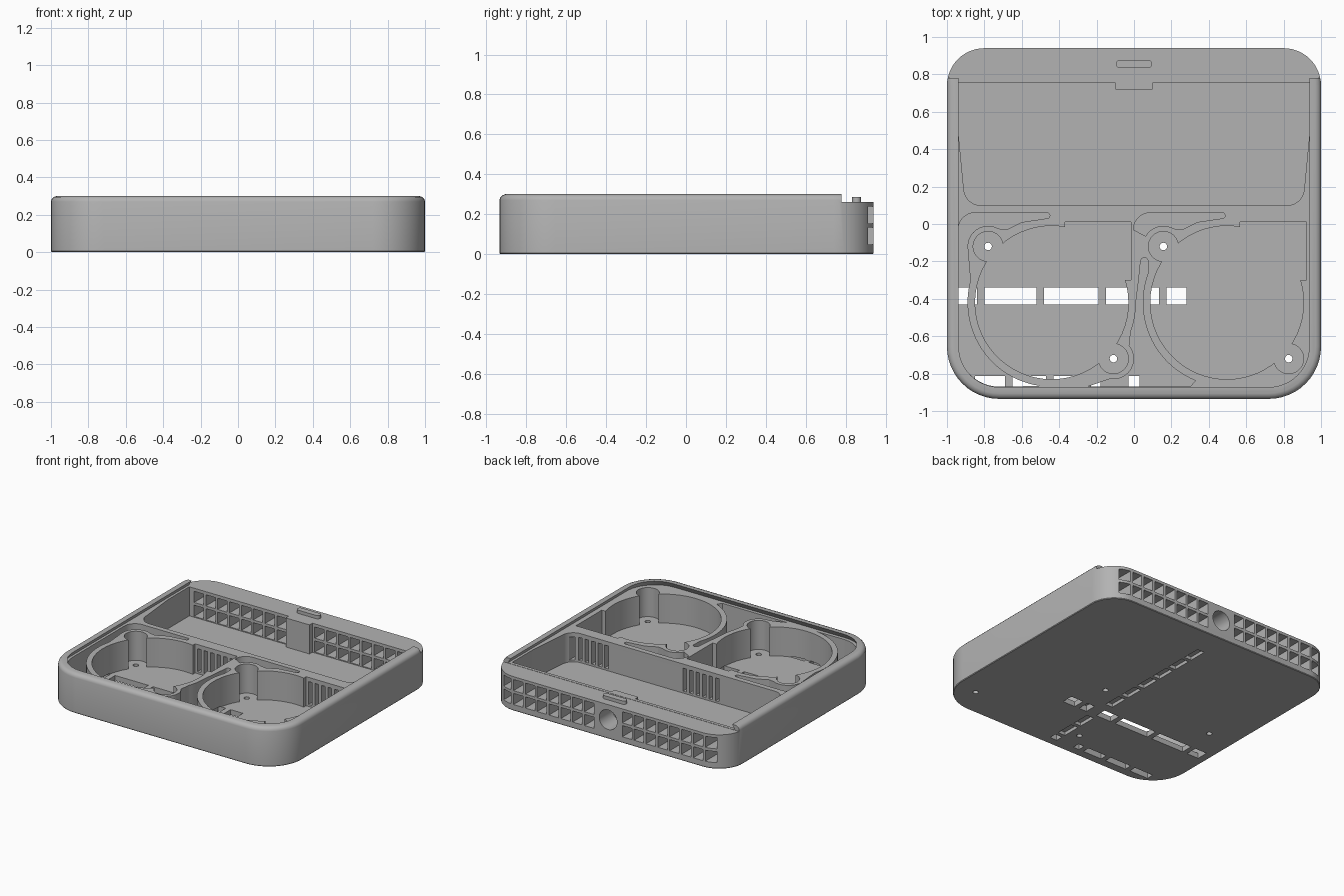
import bpy, bmesh
from math import sin, cos, radians

if "Cube" in bpy.data.objects:
    bpy.data.objects.remove(bpy.data.objects["Cube"], do_unlink=True)

grey = bpy.data.materials.new("grey plastic")
grey.use_nodes = True
grey.diffuse_color = (0.45, 0.45, 0.45, 1)
grey.node_tree.nodes["Principled BSDF"].inputs["Base Color"].default_value = (0.45, 0.45, 0.45, 1)

FLOOR, DECK, TOP = 0.04, 0.262, 0.30
PITCH = 0.937                      # spacing of the two fan pods


def arc(cx, cy, r, a0, a1, n=12):
    angles = [radians(a0 + (a1 - a0) * i / n) for i in range(n + 1)]
    return [(cx + r * cos(a), cy + r * sin(a)) for a in angles]


def add_loft(bm, rings):
    """Closed solid through equal rings of 3D points."""
    loops = [[bm.verts.new(p) for p in ring] for ring in rings]
    n = len(loops[0])
    for a, b in zip(loops, loops[1:]):
        for i in range(n):
            j = (i + 1) % n
            bm.faces.new((a[i], a[j], b[j], b[i]))
    bm.faces.new(loops[0])
    bm.faces.new(loops[-1])


def flat(points, z):
    return [(x, y, z) for x, y in points]


def add_box(bm, x0, x1, y0, y1, z0, z1):
    rect = [(x0, y0), (x1, y0), (x1, y1), (x0, y1)]
    add_loft(bm, [flat(rect, z0), flat(rect, z1)])


def finish(name, bm):
    bmesh.ops.recalc_face_normals(bm, faces=bm.faces[:])
    mesh = bpy.data.meshes.new(name)
    bm.to_mesh(mesh)
    bm.free()
    mesh.materials.append(grey)
    ob = bpy.data.objects.new(name, mesh)
    bpy.context.scene.collection.objects.link(ob)
    return ob


def loft(name, rings):
    bm = bmesh.new()
    add_loft(bm, rings)
    return finish(name, bm)


def prism(name, points, z0, z1):
    return loft(name, [flat(points, z0), flat(points, z1)])


def boxes(name, specs):
    bm = bmesh.new()
    for s in specs:
        add_box(bm, *s)
    return finish(name, bm)


def cut(body, cutter):
    cutter.hide_render = True
    mod = body.modifiers.new("cut", "BOOLEAN")
    mod.operation, mod.solver, mod.object = "DIFFERENCE", "EXACT", cutter
    bpy.context.view_layer.objects.active = body
    bpy.ops.object.modifier_apply(modifier=mod.name)
    bpy.data.objects.remove(cutter, do_unlink=True)


def outline(inset, back=0.94, back_r=0.2):
    """Rounded tray outline, larger corners at the front."""
    x, f, b = 1 - inset, -0.935 + inset, back - inset
    rf, rb = 0.28 - inset, back_r - inset
    return (arc(-x + rf, f + rf, rf, 180, 270) + arc(x - rf, f + rf, rf, 270, 360)
            + arc(x - rb, b - rb, rb, 0, 90) + arc(-x + rb, b - rb, rb, 90, 180))


# Tray shell with a rounded top edge
tray = loft("tray", [flat(outline(i), z) for i, z in
                     [(0.004, 0), (0, 0.005), (0, 0.27), (0.004, 0.283),
                      (0.014, 0.294), (0.03, TOP)]])

# Dovetail lid slot, open at the back
cut(tray, loft("lid_slot", [flat(outline(i, 0.92, 0.1), z)
                            for i, z in [(0.04, DECK), (0.069, 0.31)]]))
cut(tray, boxes("back_step", [(-1.1, 1.1, 0.78, 1.1, 0.26, 0.4)]))

# Rear bay
bay = ([(-0.94, 0.755), (-0.94, 0.5)] + arc(-0.82, 0.19, 0.09, 184, 270)
       + arc(0.82, 0.19, 0.09, 270, 356) + [(0.94, 0.5), (0.94, 0.755)])
cut(tray, prism("rear_bay", bay, FLOOR, 0.28))

# Two fan pods: round scroll, outlet and two screw bosses each
for dx in (0, PITCH):
    for cx, cy, r in [(-0.44, -0.42, 0.41), (-0.78, -0.12, 0.08), (-0.11, -0.72, 0.08)]:
        cut(tray, prism("pod_round", arc(cx + dx, cy, r, 0, 354, 59), FLOOR, 0.28))
    cut(tray, boxes("pod_outlet", [(-0.37 + dx, -0.015 + dx, -0.3, 0.012, FLOOR, 0.28)]))
    # Slots from the outlet to the rear bay
    cut(tray, boxes("outlet_slots", [
        (-0.35 + dx + 0.055 * i, -0.32 + dx + 0.055 * i, -0.02, 0.14, 0.055, 0.23)
        for i in range(6)]))
    for cx, cy in [(-0.78, -0.12), (-0.11, -0.72)]:
        cut(tray, prism("screw_hole", arc(cx + dx, cy, 0.02, 0, 345, 23), -0.1, 0.1))


# Pockets around the pods
def finger(dx, end):
    return (arc(-0.85 + dx, -0.03, 0.09, 180, 90) + arc(-0.465 + dx, 0.045, 0.015, 90, -90)
            + [(-0.6 + dx, 0.01), (-0.68 + dx, -0.03)]
            + arc(-0.78 + dx, -0.12, 0.11, 60, end))


side_pocket = (finger(0, 190) + arc(-0.44, -0.42, 0.45, 165, 262, 24)
               + arc(-0.72, -0.65, 0.22, 270, 180))
middle_pocket = (arc(0.055, -0.2, 0.02, 180, 0) + arc(-0.44 + PITCH, -0.42, 0.45, 160, 248, 24)
                 + [(0.3, -0.87), (-0.25, -0.87)] + arc(-0.11, -0.72, 0.11, -100, 40)
                 + arc(-0.44, -0.42, 0.45, -20, 0) + [(0.025, -0.3)])
for pocket in (side_pocket, middle_pocket, finger(PITCH, 150)):
    cut(tray, prism("pocket", pocket, FLOOR, 0.28))

# Back grille, two rows either side of the socket
cut(tray, boxes("grille", [
    (s * (0.16 + 0.1 * i) - 0.04, s * (0.16 + 0.1 * i) + 0.04, 0.7, 1.0, z, z + 0.085)
    for s in (-1, 1) for i in range(8) for z in (0.047, 0.153)]))

# Round power socket in the back
socket = arc(0, 0.145, 0.075, 0, 350, 35)
cut(tray, loft("socket_hole", [[(x, y, z) for x, z in socket] for y in (0.78, 1.0)]))

# Cable slots through the floor, and the channel under it
cut(tray, boxes("cross_slots", [
    (a, b, -0.43, -0.34, -0.1, FLOOR + 0.005) for a, b in
    [(-0.94, -0.84), (-0.8, -0.52), (-0.48, -0.19), (-0.15, -0.02), (0.07, 0.135), (0.175, 0.28)]]))
cut(tray, boxes("front_slots", [
    (a, b, -0.868, -0.812, -0.1, FLOOR + 0.005) for a, b in
    [(-0.85, -0.69), (-0.65, -0.47), (-0.43, -0.27), (-0.23, -0.18), (-0.03, 0.03)]]))
cut(tray, boxes("cable_channel", [
    (-0.03, 0.03, y, y + 0.14, -0.1, 0.025)
    for y in [-0.78 + 0.17 * i for i in range(9) if i != 2]]))

# Socket block inside the bay and the lid catch on the back edge
block = boxes("socket_block", [(-0.1, 0.1, 0.72, 0.77, 0.03, DECK)])
catch = prism("lid_catch", arc(-0.075, 0.855, 0.022, 90, 270) + arc(0.075, 0.855, 0.022, -90, 90),
              0.25, 0.285)

# Smooth curved walls, crisp edges
bpy.ops.object.select_all(action="DESELECT")
for ob in (tray, block, catch):
    ob.select_set(True)
bpy.context.view_layer.objects.active = tray
bpy.ops.object.shade_smooth_by_angle(angle=radians(30))
